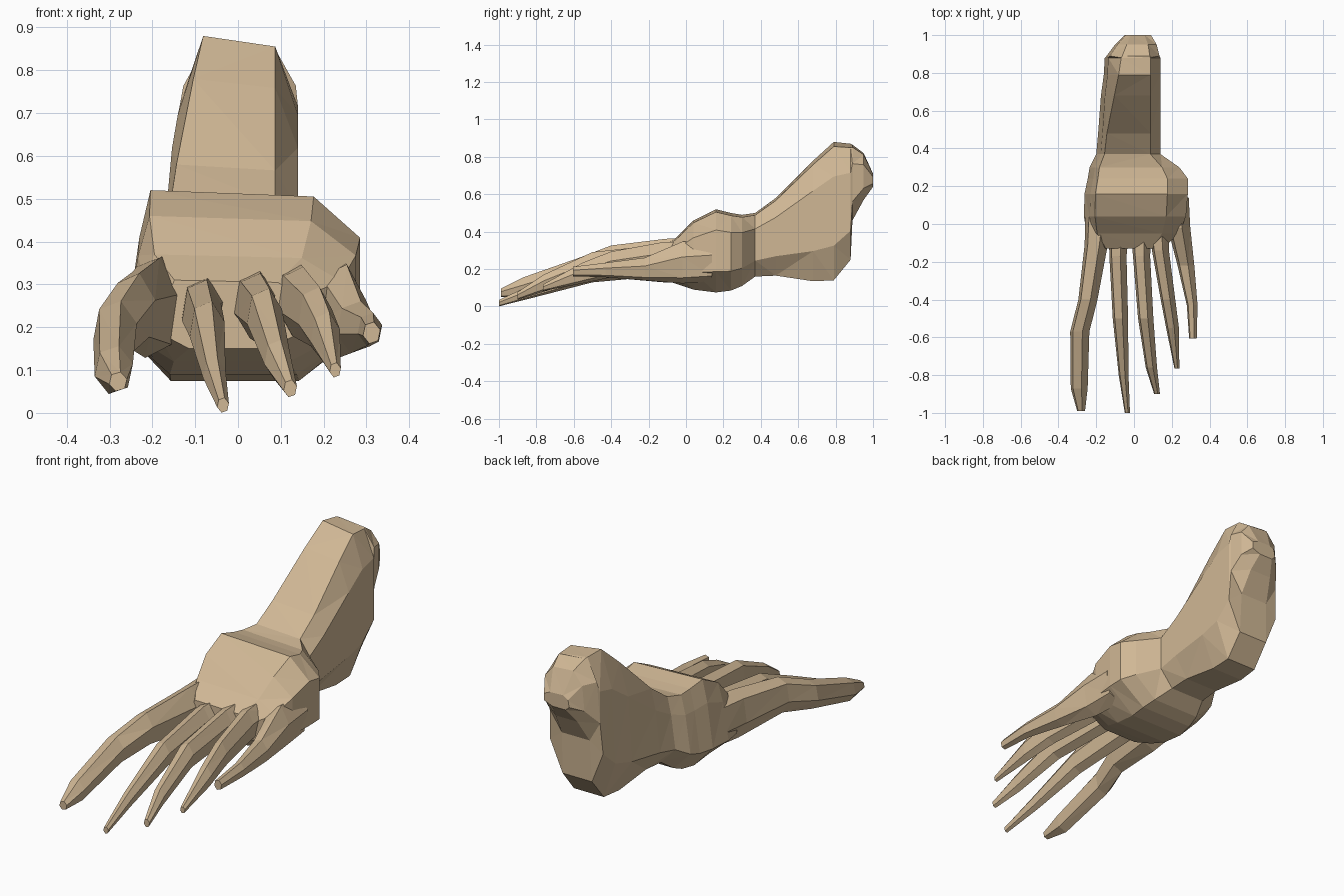
import bpy, bmesh, math

if "Cube" in bpy.data.objects:
    bpy.data.objects.remove(bpy.data.objects["Cube"])

skin = bpy.data.materials.new("tan skin")
skin.diffuse_color = (0.63, 0.475, 0.30, 1)
skin.use_nodes = True
skin.node_tree.nodes["Principled BSDF"].inputs["Base Color"].default_value = skin.diffuse_color


def loft(name, rings):
    """Skin a list of equal-length point rings into a closed flat-faced mesh."""
    bm = bmesh.new()
    loops = [[bm.verts.new(p) for p in ring] for ring in rings]
    n = len(loops[0])
    for a, b in zip(loops, loops[1:]):
        for i in range(n):
            j = (i + 1) % n
            bm.faces.new((a[i], a[j], b[j], b[i]))
    bm.faces.new(loops[0])
    bm.faces.new(loops[-1][::-1])
    bmesh.ops.triangulate(bm, faces=bm.faces[:])
    bmesh.ops.recalc_face_normals(bm, faces=bm.faces[:])
    me = bpy.data.meshes.new(name)
    bm.to_mesh(me)
    bm.free()
    me.materials.append(skin)
    ob = bpy.data.objects.new(name, me)
    bpy.context.collection.objects.link(ob)
    return ob


def body_ring(y, xl, xr, zb, zt):
    """Eight-sided section; the flat top narrows towards the arm's end."""
    h = zt - zb
    hi, lo = zt - h / 4, zb + h / 4
    tl = xl * (0.78 - 0.8 * max(0, y - 0.45))
    return [(xl * 0.6, y, zb), (xr * 0.5, y, zb), (xr, y, lo), (xr, y, hi),
            (xr * 0.62, y, zt - h / 30), (tl, y, zt), (xl * 0.88, y, hi), (xl, y, lo)]


def finger_ring(y, x, z, h, thick):
    """Six-sided finger section of half height h, widening into the palm."""
    w = thick * min(0.042, 0.6 * h + 0.004) * (1 + 1.5 * max(0, y + 0.25))
    return [(x + w * math.cos(a), y, z + h * math.sin(a) * 1.05)
            for a in (math.radians(15 + 60 * i) for i in range(6))]


# Forearm and palm: y, left, right, bottom, top
hand = loft("hand", [body_ring(*s) for s in (
    (1.0, -.05, .09, .64, .71),
    (.95, -.10, .12, .57, .82),
    (.89, -.145, .135, .46, .865),
    (.88, -.155, .14, .25, .87),
    (.79, -.16, .14, .14, .88),
    (.68, -.175, .14, .135, .78),
    (.48, -.19, .14, .165, .58),
    (.37, -.20, .14, .16, .50),
    (.30, -.235, .24, .11, .49),
    (.24, -.245, .285, .085, .50),
    (.16, -.262, .285, .075, .52),
    (.04, -.265, .275, .09, .46),
    (-.05, -.25, .24, .12, .37),
    (-.13, -.19, .15, .15, .31))])


def add_finger(name, thick, path):
    """Loft a finger along (y, x, z, half height), rooted in and joined to the palm."""
    y, x, z, h = path[0]
    root = (y + 0.16, x * 0.92, z + 0.01, h)
    finger = loft(name, [finger_ring(*p, thick) for p in (root, *path)])
    mod = hand.modifiers.new(name, 'BOOLEAN')
    mod.operation = 'UNION'
    mod.solver = 'EXACT'
    mod.object = finger
    bpy.ops.object.modifier_apply(modifier=mod.name)
    bpy.data.objects.remove(finger)


# Five fingers, left to right
bpy.context.view_layer.objects.active = hand
add_finger("outer_long_finger", 1.25, (
    (-.11, -.20, .245, .115), (-.40, -.244, .24, .085), (-.57, -.287, .19, .07),
    (-.87, -.29, .10, .055), (-.99, -.28, .073, .022)))
add_finger("second_finger", 1, (
    (-.17, -.085, .235, .075), (-.50, -.072, .195, .065),
    (-.80, -.055, .09, .038), (-1, -.035, .018, .017)))
add_finger("middle_finger", 1, (
    (-.17, .04, .25, .075), (-.50, .062, .225, .065),
    (-.76, .092, .125, .045), (-.90, .122, .057, .02)))
add_finger("fourth_finger", 0.95, (
    (-.14, .14, .26, .08), (-.40, .18, .225, .068),
    (-.55, .204, .18, .055), (-.765, .227, .10, .017)))
add_finger("inner_short_finger", 1.1, (
    (-.02, .238, .235, .11), (-.22, .275, .20, .06),
    (-.43, .308, .195, .038), (-.605, .312, .187, .025)))
